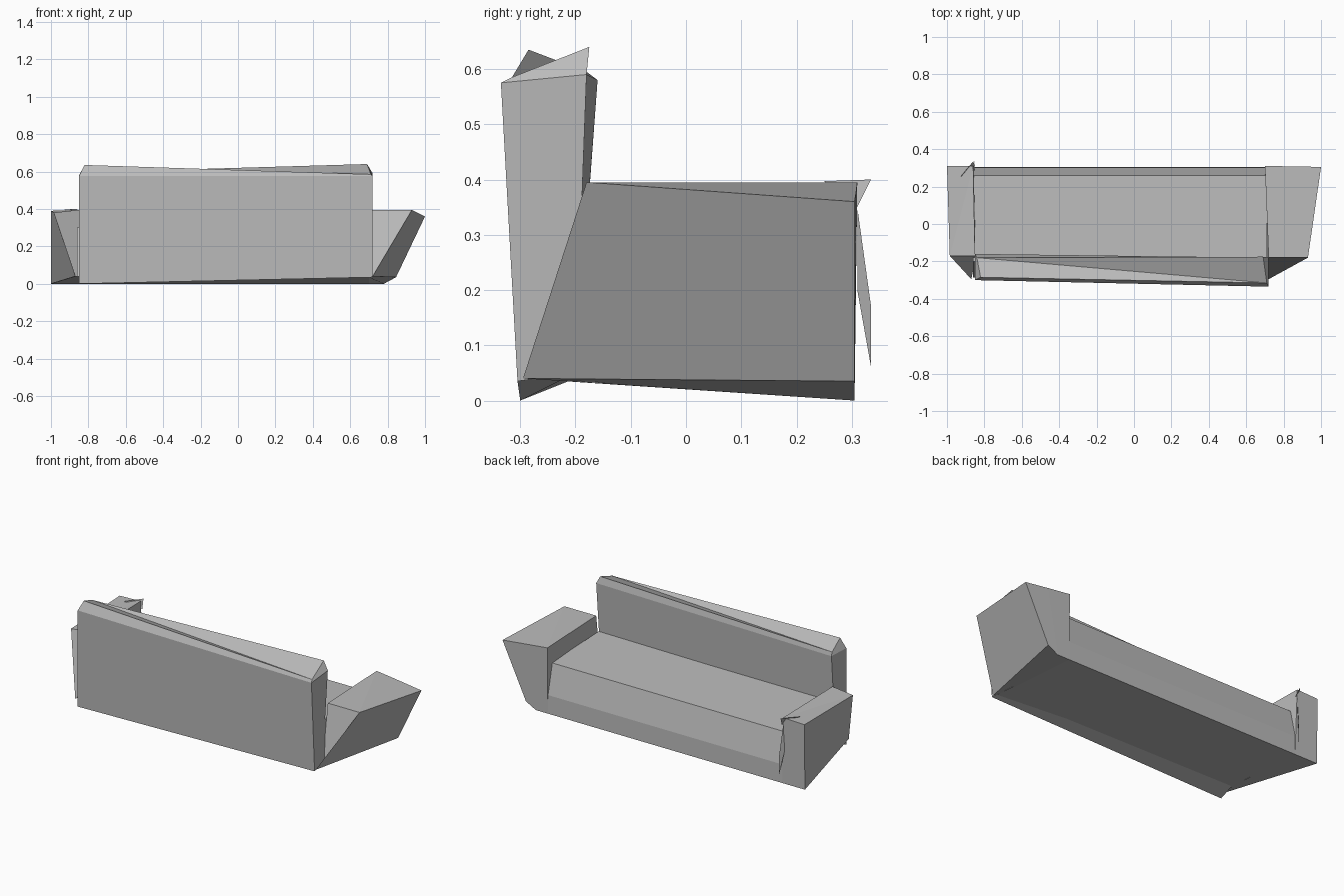
import bpy, bmesh

cube = bpy.data.objects.get("Cube")
if cube:
    bpy.data.objects.remove(cube, do_unlink=True)

GREY = 0.5
fabric = bpy.data.materials.new("grey_fabric")
fabric.use_nodes = True
fabric.diffuse_color = (GREY, GREY, GREY, 1)
fabric.node_tree.nodes["Principled BSDF"].inputs["Base Color"].default_value = (GREY, GREY, GREY, 1)


def finish(name, bm):
    bmesh.ops.recalc_face_normals(bm, faces=bm.faces)
    mesh = bpy.data.meshes.new(name)
    bm.to_mesh(mesh)
    bm.free()
    mesh.materials.append(fabric)
    obj = bpy.data.objects.new(name, mesh)
    bpy.context.collection.objects.link(obj)
    return obj


def loft(name, *loops, crease=None):
    """Join matching loops with flat sides and cap both ends."""
    bm = bmesh.new()
    rings = [[bm.verts.new(p) for p in loop] for loop in loops]
    n = len(rings[0])
    for low, high in zip(rings, rings[1:]):
        for i in range(n):
            j = (i + 1) % n
            bm.faces.new((low[i], low[j], high[j], high[i]))
    bm.faces.new(rings[0])
    cap = bm.faces.new(rings[-1])
    if crease:
        bmesh.utils.face_split(cap, rings[-1][crease[0]], rings[-1][crease[1]])
    return finish(name, bm)


def sliver(name, points):
    bm = bmesh.new()
    bm.faces.new([bm.verts.new(p) for p in points])
    return finish(name, bm)


# Backrest with a twisted, creased top
loft("backrest",
     [(-.85, -.30, 0), (.72, -.305, .035), (.70, -.20, .05), (-.85, -.20, .04)],
     [(-.85, -.30, .575), (.72, -.335, .575), (.72, -.18, .59), (-.85, -.16, .58)],
     [(-.82, -.285, .635), (.71, -.315, .585), (.69, -.175, .64), (-.84, -.18, .595)],
     crease=(1, 3))

# Seat and base, one side profile stretched between the arms
profile = [(-.285, .04), (.305, 0), (.303, .11), (.26, .285), (-.20, .30)]
loft("seat",
     [(-.86, y, z) for y, z in profile],
     [(.71, y, z) for y, z in profile])

# Left arm leaning outward, with a bevelled lower front corner
loft("left_arm",
     [(.72, -.295, .04), (.845, .305, .035), (.78, .305, 0), (.70, .305, 0), (.70, -.20, .034)],
     [(.93, -.18, .395), (1, .305, .36), (.85, .308, .378), (.70, .31, .395), (.72, -.18, .395)],
     crease=(0, 3))

# Right arm, upright and narrow
loft("right_arm",
     [(-.87, -.295, .04), (-1, .305, 0), (-.85, .305, 0), (-.85, -.20, .034)],
     [(-.985, -.17, .38), (-1, .31, .39), (-.86, .31, .395), (-.85, -.17, .395)],
     crease=(0, 2))

# Loose trim on the right arm's seat-side corner
sliver("arm_trim_top", [(-.93, .25, .397), (-.86, .335, .40), (-.85, .31, .35)])
sliver("arm_trim_side", [(-.86, .31, .35), (-.85, .335, .17), (-.85, .335, .06), (-.87, .31, .2)])
